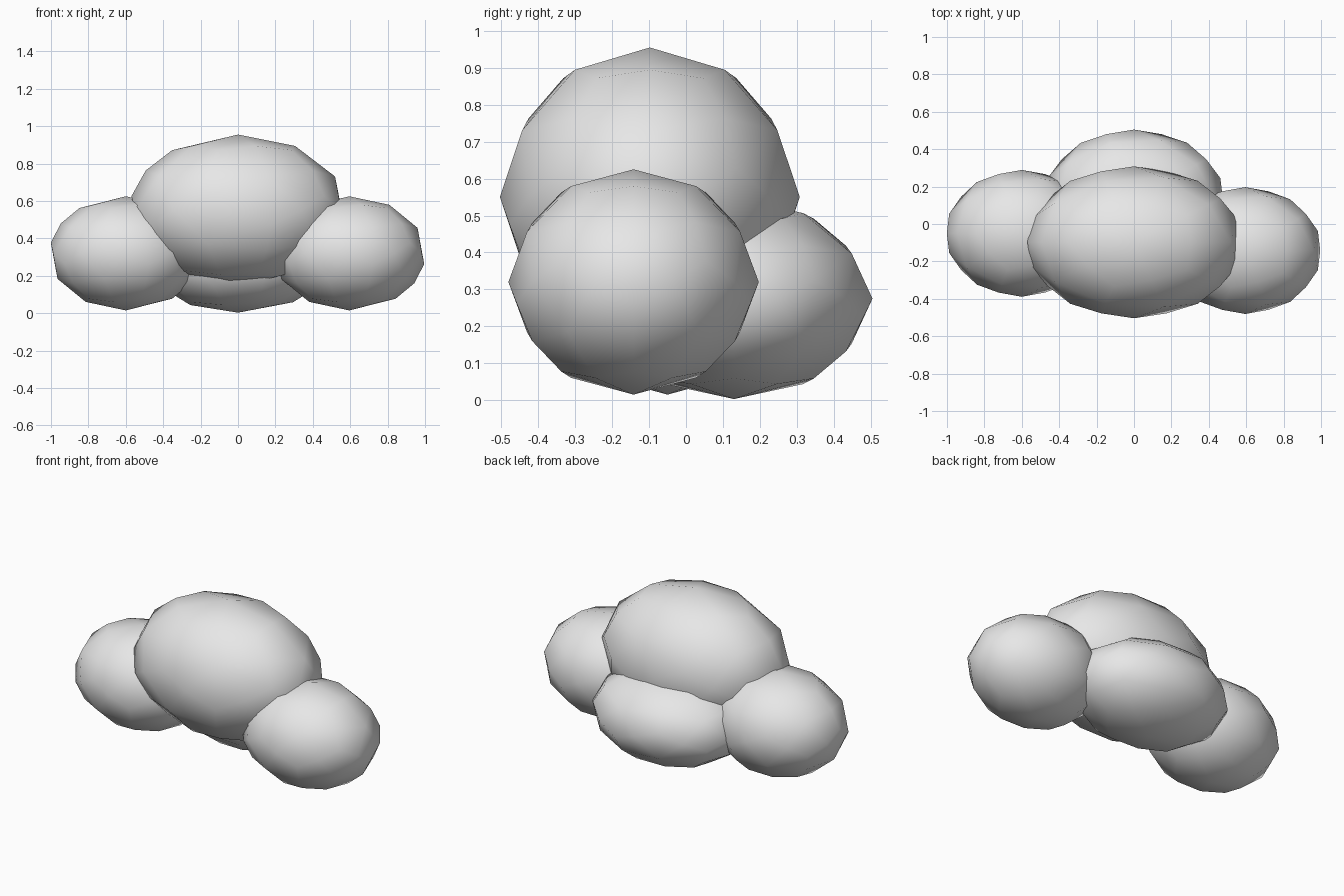
import bpy
import bmesh

# Remove the default cube
cube = bpy.data.objects.get("Cube")
if cube:
    bpy.data.objects.remove(cube, do_unlink=True)

# Single cloud colour
grey = bpy.data.materials.new("cloud_grey")
grey.use_nodes = True
COLOUR = (0.8, 0.8, 0.8, 1.0)
grey.diffuse_color = COLOUR
grey.node_tree.nodes["Principled BSDF"].inputs["Base Color"].default_value = COLOUR


def puff(name, centre, radii):
    """Icosahedron split into kites (corner, edge middle, face centre), rounded and stretched."""
    ico = bmesh.new()
    bmesh.ops.create_icosphere(ico, subdivisions=1, radius=1)
    bm = bmesh.new()
    corner = {v: bm.verts.new(v.co.normalized()) for v in ico.verts}
    middle = {e: bm.verts.new((e.verts[0].co + e.verts[1].co).normalized())
              for e in ico.edges}
    for f in ico.faces:
        hub = bm.verts.new(f.calc_center_median().normalized())
        for loop in f.loops:
            bm.faces.new((corner[loop.vert], middle[loop.edge], hub,
                          middle[loop.link_loop_prev.edge]))
    ico.free()
    for f in bm.faces:
        f.smooth = True
    bmesh.ops.scale(bm, vec=radii, verts=bm.verts)
    mesh = bpy.data.meshes.new(name)
    bm.to_mesh(mesh)
    bm.free()
    mesh.materials.append(grey)
    obj = bpy.data.objects.new(name, mesh)
    obj.location = centre
    bpy.context.collection.objects.link(obj)
    return obj


# Overlapping puffs of the cloud
puff("main_puff", (0, -0.098, 0.55), (0.58, 0.406, 0.405))
puff("back_puff", (0, 0.13, 0.275), (0.485, 0.375, 0.272))
puff("left_puff", (0.595, -0.142, 0.32), (0.408, 0.339, 0.305))
puff("right_puff", (-0.6, -0.05, 0.32), (0.408, 0.339, 0.305))
